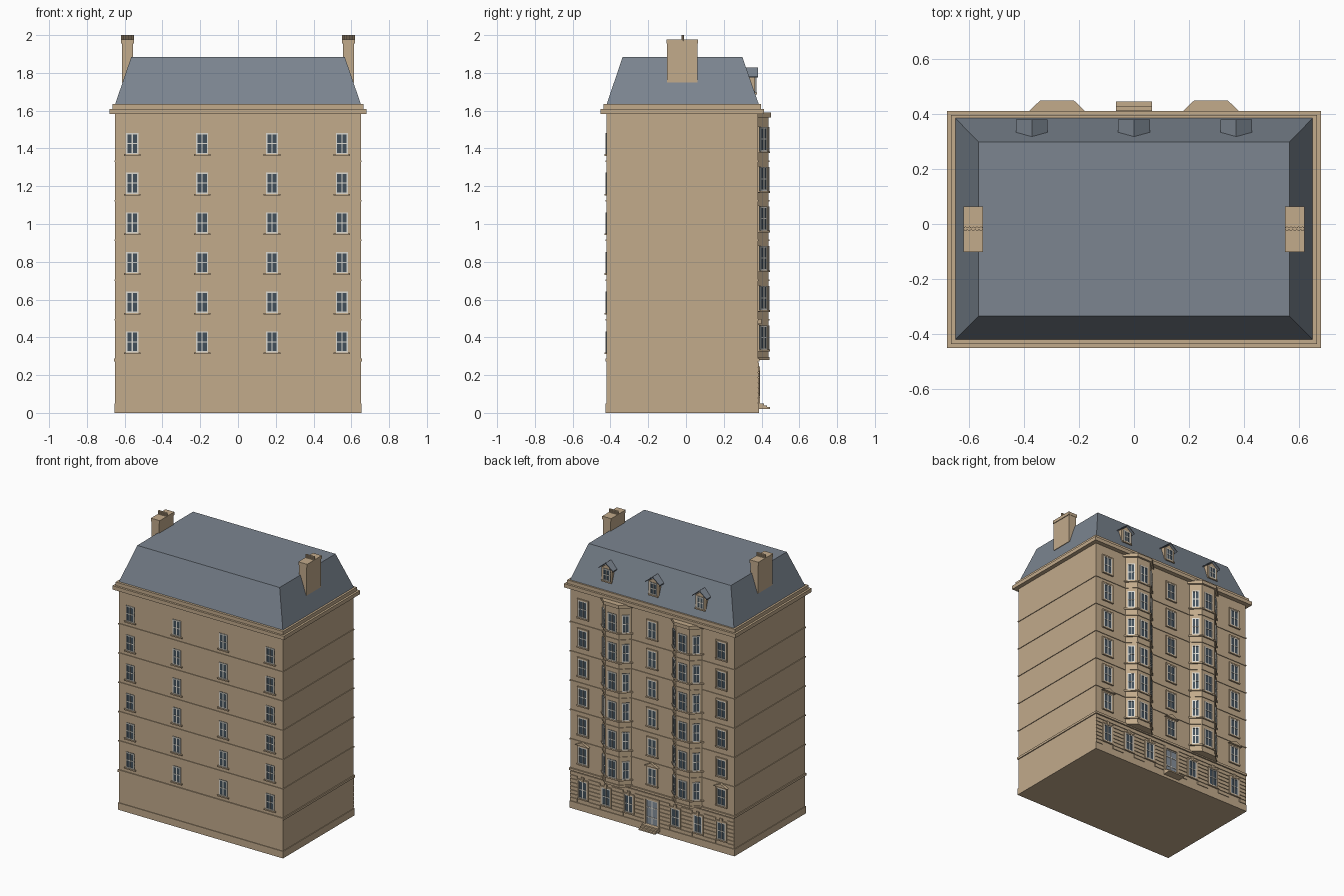
import bpy, bmesh, math
from mathutils import Matrix, Vector

if "Cube" in bpy.data.objects:
    bpy.data.objects.remove(bpy.data.objects["Cube"])

def material(name, r, g, b):
    m = bpy.data.materials.new(name)
    m.diffuse_color = (r, g, b, 1)
    m.use_nodes = True
    m.node_tree.nodes["Principled BSDF"].inputs["Base Color"].default_value = m.diffuse_color
    return m

STONE = material("tan stone", .54, .405, .26)
SLATE = material("blue grey slate", .20, .235, .28)
WHITE = material("off white paint", .72, .70, .64)
GLASS = material("dark glass", .055, .08, .105)
DOOR = material("grey door", .24, .28, .33)

parts = {}
def part(name, mat):
    if name not in parts:
        parts[name] = (bmesh.new(), mat)
    return parts[name][0]

def box(name, mat, x0, x1, y0, y1, z0, z1, M=Matrix()):
    c = Vector(((x0 + x1) / 2, (y0 + y1) / 2, (z0 + z1) / 2))
    S = Matrix.Diagonal((x1 - x0, y1 - y0, z1 - z0, 1))
    bmesh.ops.create_cube(part(name, mat), size=1, matrix=M @ Matrix.Translation(c) @ S)

def loft(name, mat, low, high):
    """Solid between two matching point loops."""
    bm = part(name, mat)
    a = [bm.verts.new(p) for p in low]
    b = [bm.verts.new(p) for p in high]
    n = len(a)
    fs = [bm.faces.new(a[::-1]), bm.faces.new(b)]
    fs += [bm.faces.new((a[i], a[(i + 1) % n], b[(i + 1) % n], b[i])) for i in range(n)]
    bmesh.ops.recalc_face_normals(bm, faces=fs)

def rect(x, y0, y1, z):
    return [(-x, y0, z), (x, y0, z), (x, y1, z), (-x, y1, z)]

def wall_matrix(x, y, z, nx, ny):
    """Local x runs along the wall, local y points outwards."""
    n = Vector((nx, ny, 0)).normalized()
    return Matrix(((n.y, n.x, 0, x), (-n.x, n.y, 0, y), (0, 0, 1, z), (0, 0, 0, 1)))

def window(M, w, h, name, out=0.0, sill=True, surround=False):
    a, f, m = w / 2, .007, .0028
    box(name + "_glass", GLASS, -a, a, -.005, out + .003, 0, h, M)
    for x0, x1, z0, z1 in ((-a, -a + f, 0, h), (a - f, a, 0, h), (-a, a, 0, f), (-a, a, h - f, h),
                           (-m, m, 0, h), (-a, a, h * .5 - m, h * .5 + m)):
        box(name + "_frames", WHITE, x0, x1, -.005, out + .006, z0, z1, M)
    if sill:
        box(name + "_sills", STONE, -a - .012, a + .012, -.005, out + .011, -.009, 0, M)
    if surround:
        s = .01
        for x0, x1, z0, z1 in ((-a - s, -a, 0, h + s), (a, a + s, 0, h + s), (-a, a, h, h + s)):
            box(name + "_surrounds", STONE, x0, x1, -.005, out + .008, z0, z1, M)

F, B, W = -.42, .38, .65           # front wall, back wall, half width
STEP, ROWS = .21, range(6)

# walls, plinth, string courses and cornice
box("walls", STONE, -W, W, F, B, 0, 1.6)
box("plinth", STONE, -W - .005, W + .005, F - .005, B + .006, 0, .05)
box("first_floor_course", STONE, -W - .007, W + .007, F - .007, B + .01, .272, .288)
for i in range(1, 6):
    z = .283 + STEP * i
    box("string_courses", STONE, -W - .005, W + .005, F - .005, B + .005, z - .004, z + .004)
box("cornice_lower", STONE, -.68, .68, -.452, .412, 1.583, 1.61)
box("cornice_upper", STONE, -.665, .665, -.437, .397, 1.61, 1.635)

# mansard roof
loft("mansard_roof", SLATE, rect(.65, -.42, .385, 1.635), rect(.565, -.335, .298, 1.885))

# chimneys with rows of pots
for s in (-1, 1):
    box("chimneys", STONE, s * .585 - .03, s * .585 + .03, -.1, .062, 1.75, 1.96)
    box("chimney_caps", STONE, s * .585 - .035, s * .585 + .035, -.102, .064, 1.955, 1.977)
    for k in range(5):
        bmesh.ops.create_cone(part("chimney_pots", STONE), cap_ends=True, segments=10, radius1=.0075,
            radius2=.0075, depth=.03, matrix=Matrix.Translation((s * .585 + (k - 2) * .014, -.017, 1.985)))

# front facade windows
for x in (-.56, -.19, .18, .55):
    for i in ROWS:
        window(wall_matrix(x, F, .32 + STEP * i, 0, -1), .064, .112, "front_window")

# back facade flat windows, with pediments over the first floor
for x in (-.55, 0, .55):
    for i in ROWS:
        window(wall_matrix(x, B, .335 + STEP * i, 0, 1), .07, .122, "back_window", surround=True)
    tri = [(x - .055, .47), (x + .055, .47), (x, .498)]
    loft("pediments", STONE, [(p, B - .005, q) for p, q in tri], [(p, B + .02, q) for p, q in tri])

# canted bays
def bay_loop(cx, d, z):
    y, k = .436 + d, d * .414
    return [(cx - .125 - d * 1.41, B - .01, z), (cx - .055 - k, y, z),
            (cx + .055 + k, y, z), (cx + .125 + d * 1.41, B - .01, z)]

def bay_slab(name, cx, d, z0, z1):
    loft(name, STONE, bay_loop(cx, d, z0), bay_loop(cx, d, z1))

for cx in (-.28, .28):
    bay_slab("bays", cx, 0, .28, 1.585)
    bay_slab("bay_caps", cx, .014, 1.565, 1.59)
    bay_slab("bay_bases", cx, .006, .28, .295)
    for i in ROWS:
        z = .335 + STEP * i
        bay_slab("bay_sill_bands", cx, .009, z - .01, z)
        if i:
            bay_slab("bay_floor_bands", cx, .005, z - .056, z - .048)
        window(wall_matrix(cx, .436, z, 0, 1), .066, .128, "bay_window", sill=False)
        for s in (-1, 1):
            window(wall_matrix(cx + s * .087, .4087, z, s * .66, .70), .05, .128, "bay_window", sill=False)

# rusticated ground floor on the back, cut around the openings
opens = [-.55, -.365, -.185, 0, .185, .365, .55]
edges = [-W] + [e for x in opens for e in (x - .046 - .014 * (x == 0), x + .046 + .014 * (x == 0))] + [W]
for k in range(8):
    z = .054 + k * .027
    runs = list(zip(edges[::2], edges[1::2])) if z < .22 else [(-W, W)]
    for x0, x1 in runs:
        box("rusticated_blocks", STONE, x0, x1, B - .005, B + .006, z, z + .023)

# ground floor windows with keystones
for x in opens:
    if x:
        window(wall_matrix(x, B, .09, 0, 1), .068, .125, "ground_window", out=.001, surround=True)
        box("keystones", STONE, x - .009, x + .009, B - .005, B + .013, .213, .245)

# entrance door, surround and steps
box("door", DOOR, -.045, .045, B - .005, B + .003, .045, .225)
for x in (-.045, 0, .045):
    box("door_frame", WHITE, x - .003, x + .003, B - .005, B + .006, .045, .225)
for z in (.048, .1, .17, .222):
    box("door_frame", WHITE, -.045, .045, B - .005, B + .006, z - .003, z + .003)
for s in (-1, 1):
    box("door_surround", STONE, s * .054 - .007, s * .054 + .007, B - .005, B + .012, .04, .24)
box("door_surround", STONE, -.061, .061, B - .005, B + .012, .226, .242)
for k in range(3):
    box("door_steps", STONE, -.065, .065, B - .005, .445 - k * .016, .02 + k * .01, .03 + k * .01)

# roof dormers
for x in (-.372, 0, .372):
    box("dormer_walls", STONE, x - .042, x + .042, .31, .366, 1.685, 1.785)
    gable = [(x - .042, 1.78), (x + .042, 1.78), (x, 1.815)]
    loft("dormer_gables", STONE, [(p, .30, q) for p, q in gable], [(p, .366, q) for p, q in gable])
    top = [(x - .058, 1.775), (x, 1.82), (x + .058, 1.775), (x + .058, 1.782), (x, 1.828), (x - .058, 1.782)]
    loft("dormer_roofs", SLATE, [(p, .29, q) for p, q in top], [(p, .38, q) for p, q in top])
    window(wall_matrix(x, .366, 1.695, 0, 1), .055, .085, "dormer_window")

for name, (bm, mat) in parts.items():
    me = bpy.data.meshes.new(name)
    bm.to_mesh(me)
    bm.free()
    me.materials.append(mat)
    bpy.context.collection.objects.link(bpy.data.objects.new(name, me))
